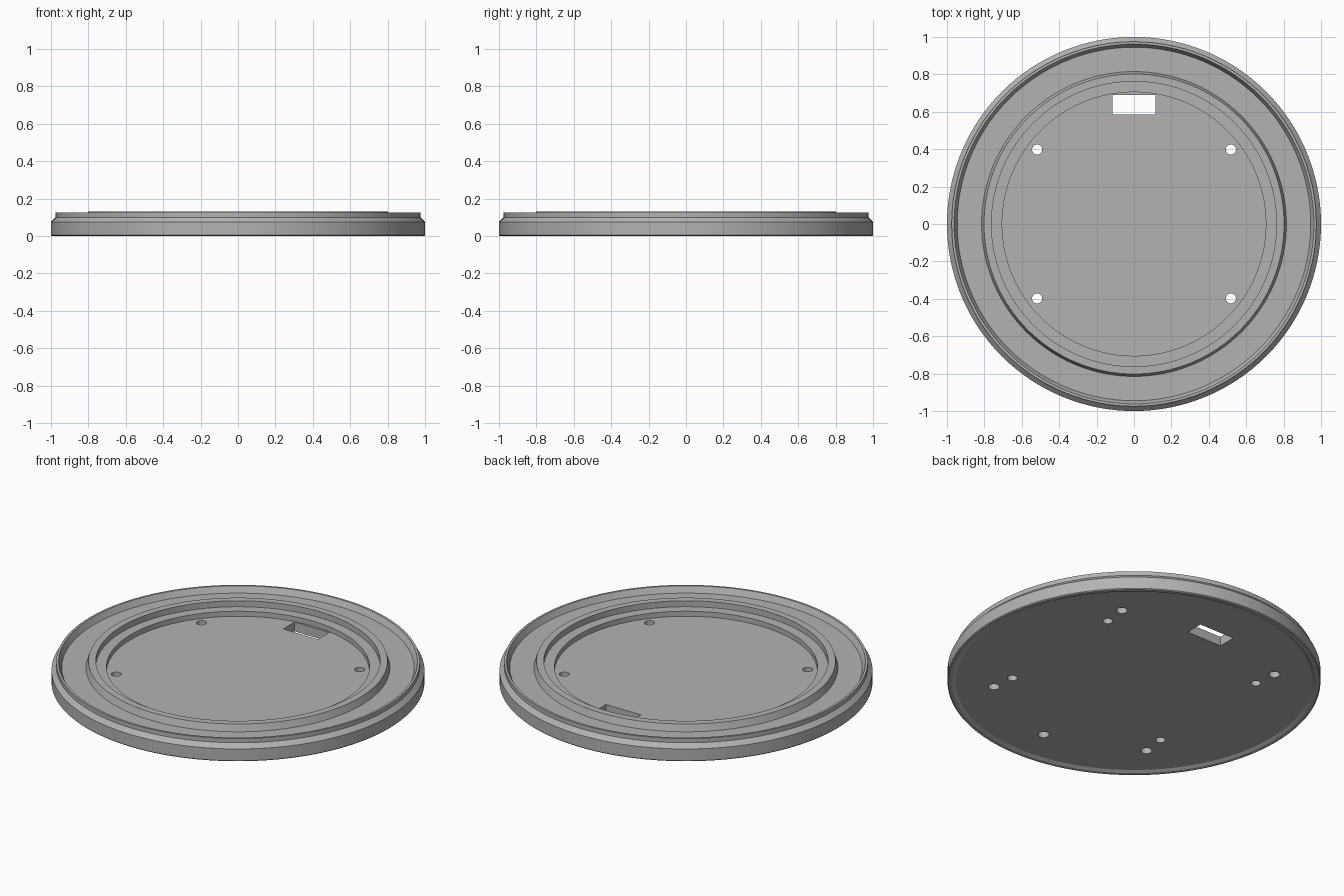
import bpy
import bmesh
from math import pi, radians, sin, cos
from mathutils import Matrix, Vector

if "Cube" in bpy.data.objects:
    bpy.data.objects.remove(bpy.data.objects["Cube"], do_unlink=True)

SEGMENTS = 128

grey = bpy.data.materials.new("plain grey")
grey.use_nodes = True
colour = (0.45, 0.45, 0.45, 1)
grey.diffuse_color = colour
grey.node_tree.nodes["Principled BSDF"].inputs["Base Color"].default_value = colour


def make_object(name, bm):
    bmesh.ops.recalc_face_normals(bm, faces=bm.faces)
    mesh = bpy.data.meshes.new(name)
    bm.to_mesh(mesh)
    bm.free()
    mesh.materials.append(grey)
    obj = bpy.data.objects.new(name, mesh)
    bpy.context.collection.objects.link(obj)
    return obj


def lathe(name, profile):
    """Revolve (radius, height) points; both ends are closed by flat discs."""
    bm = bmesh.new()
    rings = []
    for r, z in profile:
        rings.append([bm.verts.new((r * cos(2 * pi * i / SEGMENTS),
                                    r * sin(2 * pi * i / SEGMENTS), z))
                      for i in range(SEGMENTS)])
    for a, b in zip(rings, rings[1:]):
        for i in range(SEGMENTS):
            j = (i + 1) % SEGMENTS
            bm.faces.new((a[i], a[j], b[j], b[i]))
    bm.faces.new(rings[0])
    bm.faces.new(rings[-1])
    return make_object(name, bm)


# Dished round plate: underside recess, outer wall, rim, trough, ring, ledge, floor
plate = lathe("round_base_plate", [
    (0.957, 0.01), (0.975, 0), (0.995, 0), (1, 0.005),
    (1, 0.075), (0.975, 0.1), (0.975, 0.125), (0.962, 0.125),
    (0.945, 0.09), (0.815, 0.09), (0.802, 0.13), (0.762, 0.13),
    (0.762, 0.095), (0.705, 0.095), (0.705, 0.065),
])

# Cutters: screw holes, blind sockets under the ledge, cable slot
cutters = bmesh.new()


def add_hole(x, y, radius, low, high):
    bmesh.ops.create_cone(cutters, cap_ends=True, segments=32, radius1=radius,
                          radius2=radius, depth=high - low,
                          matrix=Matrix.Translation((x, y, (low + high) / 2)))


for sx in (-1, 1):
    for sy in (-1, 1):
        add_hole(sx * 0.518, sy * 0.398, 0.027, -0.1, 0.2)

for angle in (45, 135, 225, 270, 315):
    a = radians(angle)
    add_hole(0.755 * cos(a), 0.755 * sin(a), 0.03, -0.1, 0.06)

bmesh.ops.create_cube(cutters, size=1,
                      matrix=Matrix.Translation((0, 0.638, 0.05))
                      @ Matrix.Diagonal(Vector((0.228, 0.106, 0.3, 1))))
cutter = make_object("hole_cutter", cutters)
cutter.hide_render = True

# Cut the openings, then discard the cutter
cut = plate.modifiers.new("openings", "BOOLEAN")
cut.operation = "DIFFERENCE"
cut.solver = "EXACT"
cut.object = cutter
bpy.ops.object.select_all(action="DESELECT")
plate.select_set(True)
bpy.context.view_layer.objects.active = plate
bpy.ops.object.modifier_apply(modifier=cut.name)
bpy.data.objects.remove(cutter, do_unlink=True)

bpy.ops.object.shade_smooth_by_angle(angle=radians(25))
